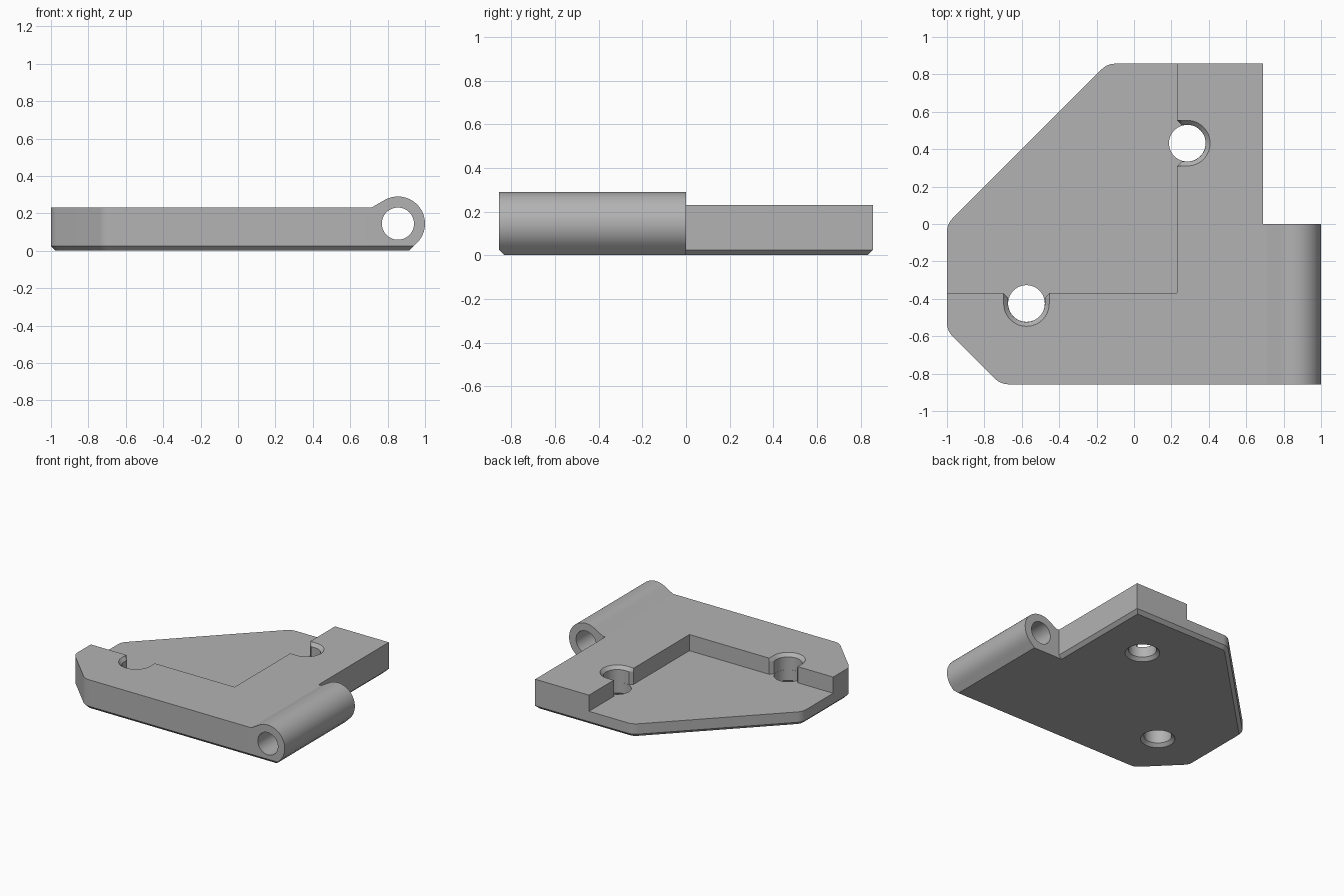
import bpy, bmesh
from math import sin, cos, pi, radians
from mathutils import Vector, Matrix

cube = bpy.data.objects.get("Cube")
if cube:
    bpy.data.objects.remove(cube, do_unlink=True)

HALF_Y, TOP, FLOOR, CHAMFER = 0.857, 0.23, 0.105, 0.025
STEP_X, STEP_Y = 0.23, -0.37
PIN_X, PIN_Z, PIN_R, BORE_R = 0.855, 0.145, 0.145, 0.086
HOLE_R, SEGS = 0.098, 48

grey = bpy.data.materials.new("matte_grey")
grey.use_nodes = True
grey.diffuse_color = (0.45, 0.45, 0.45, 1)
grey.node_tree.nodes["Principled BSDF"].inputs["Base Color"].default_value = grey.diffuse_color


def loft(name, rings):
    """Solid skinned through rings of equal point count, capped at both ends."""
    bm = bmesh.new()
    loops = [[bm.verts.new(p) for p in ring] for ring in rings]
    for low, high in zip(loops, loops[1:]):
        for i in range(len(low)):
            j = (i + 1) % len(low)
            bm.faces.new((low[i], low[j], high[j], high[i]))
    bm.faces.new(loops[0])
    bm.faces.new(loops[-1])
    bmesh.ops.recalc_face_normals(bm, faces=bm.faces)
    mesh = bpy.data.meshes.new(name)
    bm.to_mesh(mesh)
    bm.free()
    mesh.materials.append(grey)
    ob = bpy.data.objects.new(name, mesh)
    bpy.context.collection.objects.link(ob)
    return ob


def arc(cx, cy, r, start, end, n):
    angles = [radians(start + (end - start) * i / n) for i in range(n + 1)]
    return [(cx + r * cos(a), cy + r * sin(a)) for a in angles]


def at_z(points, z):
    return [(x, y, z) for x, y in points]


def at_y(points, y):
    return [(x, y, z) for x, z in points]


def rounded(corners, steps=8):
    """Counter-clockwise outline from (x, y, radius) corners."""
    out = []
    for i, (x, y, r) in enumerate(corners):
        p = Vector((x, y))
        a = (Vector(corners[i - 1][:2]) - p).normalized()
        b = (Vector(corners[(i + 1) % len(corners)][:2]) - p).normalized()
        if not r:
            out.append((x, y))
            continue
        half = a.angle(b) / 2
        centre = p + (a + b).normalized() * r / sin(half)
        first = p + a * r / (sin(half) / cos(half)) - centre
        for k in range(steps + 1):
            turn = Matrix.Rotation((pi - 2 * half) * k / steps, 2)
            out.append(tuple(centre + turn @ first))
    return out


def inset(points, d):
    out = []
    for i, p in enumerate(points):
        p = Vector(p)
        a = (p - Vector(points[i - 1])).normalized()
        b = (Vector(points[(i + 1) % len(points)]) - p).normalized()
        na, nb = Vector((-a.y, a.x)), Vector((-b.y, b.x))
        out.append(tuple(p + (na + nb) * d / (1 + na.dot(nb))))
    return out


def boolean(target, tool, operation="DIFFERENCE"):
    tool.hide_render = True
    mod = target.modifiers.new("bool", "BOOLEAN")
    mod.operation, mod.solver, mod.object = operation, "EXACT", tool
    bpy.context.view_layer.objects.active = target
    bpy.ops.object.modifier_apply(modifier=mod.name)
    bpy.data.objects.remove(tool, do_unlink=True)


# Base plate with rounded corners and a chamfered underside
edge = 0.69
outline = rounded([(-0.713, -HALF_Y, 0.1), (edge, -HALF_Y, 0), (edge, HALF_Y, 0),
                   (-0.143, HALF_Y, 0.1), (-1, 0, 0.1), (-1, -0.57, 0.1)])
bracket = loft("hinge_bracket", [at_z(inset(outline, CHAMFER), 0),
                                 at_z(outline, CHAMFER), at_z(outline, TOP)])

# Hinge knuckle: barrel with tangent flats to the plate and the underside
flat_x = PIN_X + PIN_R * (2 * cos(pi / 4) - 1)
ramp_x = PIN_X - PIN_R / 2 - (PIN_Z + PIN_R * sin(pi / 3) - TOP) / 0.577
profile = [(0.6, 0), (flat_x, 0)] + arc(PIN_X, PIN_Z, PIN_R, -45, 120, 30)
profile += [(ramp_x, TOP), (0.6, TOP)]
knuckle = loft("knuckle", [at_y(profile, -HALF_Y), at_y(profile, 0)])
wedge = [(-HALF_Y - 0.1, -0.1), (-HALF_Y + CHAMFER + 0.1, -0.1), (-HALF_Y - 0.1, CHAMFER + 0.1)]
boolean(knuckle, loft("chamfer_cutter", [[(x, y, z) for y, z in wedge] for x in (0.5, 1.1)]))
boolean(bracket, knuckle, "UNION")

# Pin bore through the knuckle
bore = arc(PIN_X, PIN_Z, BORE_R, 0, 360, SEGS)[:-1]
boolean(bracket, loft("bore_cutter", [at_y(bore, -1), at_y(bore, 0.1)]))

# Stepped-down corner
corner = [(-1.2, STEP_Y), (STEP_X, STEP_Y), (STEP_X, 1), (-1.2, 1)]
boolean(bracket, loft("step_cutter", [at_z(corner, FLOOR), at_z(corner, 0.5)]))


def slot(r):
    """U-shaped opening that flares where it meets the step."""
    wide = HOLE_R + 0.024
    return arc(0, 0, r, 90, 270, SEGS // 2) + [
        (0.03, -r), (0.055, -wide), (0.1, -wide), (0.1, wide), (0.055, wide), (0.03, r)]


# Screw holes: countersunk below, slotted into the step above
for cx, cy, turn in ((0.285, 0.432, pi), (-0.575, -0.425, pi / 2)):
    place = Matrix.Translation((cx, cy, 0)) @ Matrix.Rotation(turn, 4, "Z")
    rings = [(HOLE_R + 0.034, -0.01), (HOLE_R, 0.024), (HOLE_R, 0.5)]
    hole = loft("hole_cutter", [at_z(arc(0, 0, r, 0, 360, SEGS)[:-1], z) for r, z in rings])
    relief = loft("slot_cutter", [at_z(slot(r), z) for r, z in (
        (HOLE_R + 0.0005, FLOOR), (HOLE_R + 0.0005, TOP - CHAMFER),
        (HOLE_R + 0.024, TOP), (HOLE_R + 0.024, 0.5))])
    for tool in (hole, relief):
        tool.data.transform(place)
        boolean(bracket, tool)

bpy.ops.object.select_all(action="DESELECT")
bracket.select_set(True)
bpy.context.view_layer.objects.active = bracket
bpy.ops.object.shade_smooth_by_angle(angle=radians(25))
